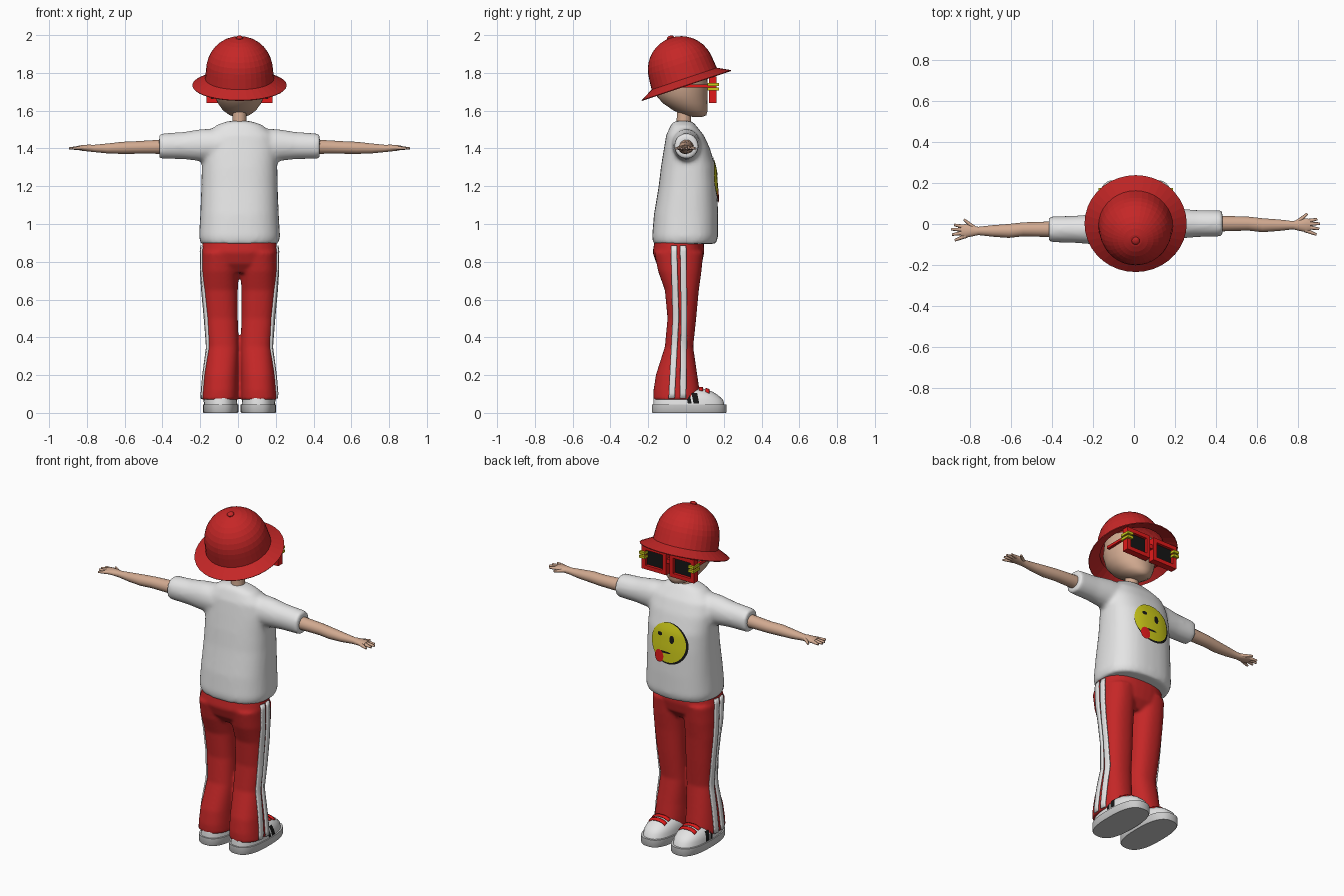
import bpy, bmesh, math
from mathutils import Vector, Matrix
from mathutils.bvhtree import BVHTree

cube = bpy.data.objects.get("Cube")
if cube:
    bpy.data.objects.remove(cube, do_unlink=True)

C = 0.008                      # body centre line
SIDES = (("left", 1), ("right", -1))


def material(name, *rgb):
    m = bpy.data.materials.new(name)
    m.use_nodes = True
    m.diffuse_color = (*rgb, 1)
    m.node_tree.nodes["Principled BSDF"].inputs["Base Color"].default_value = (*rgb, 1)
    return m


RED = material("cloth red", 0.56, 0.02, 0.02)
BRIGHT = material("bright red", 0.75, 0.01, 0.01)
WHITE = material("white", 0.78, 0.78, 0.78)
SOLE = material("sole grey", 0.6, 0.6, 0.6)
SKIN = material("skin", 0.64, 0.40, 0.28)
YELLOW = material("yellow", 0.62, 0.6, 0.01)
BLACK = material("black", 0.008, 0.008, 0.008)


def finish(name, bm, mat, angle=40, normals=True):
    if normals:
        bmesh.ops.recalc_face_normals(bm, faces=bm.faces)
    me = bpy.data.meshes.new(name)
    bm.to_mesh(me)
    bm.free()
    me.materials.append(mat)
    if angle:
        me.polygons.foreach_set("use_smooth", [True] * len(me.polygons))
        me.set_sharp_from_angle(angle=math.radians(angle))
    ob = bpy.data.objects.new(name, me)
    bpy.context.collection.objects.link(ob)
    return ob


def loft(bm, rings, axis="Z", e=2.0, n=32):
    """Skin rounded rings (t, a, b, radius a, radius b) set along an axis."""
    rows = []
    for t, a, b, ra, rb in rings:
        row = []
        for i in range(n):
            w = 2 * math.pi * i / n
            c, s = math.cos(w), math.sin(w)
            p = a + ra * math.copysign(abs(c) ** (2 / e), c)
            q = b + rb * math.copysign(abs(s) ** (2 / e), s)
            row.append(bm.verts.new((p, q, t) if axis == "Z" else (t, p, q)))
        rows.append(row)
    for r0, r1 in zip(rows, rows[1:]):
        for i in range(n):
            j = (i + 1) % n
            bm.faces.new((r0[i], r0[j], r1[j], r1[i]))
    bm.faces.new(rows[0])
    bm.faces.new(rows[-1])


def fuse(ob, voxel, rounds):
    """Melt overlapping lofts into one soft cloth surface."""
    m = ob.modifiers.new("fuse", "REMESH")
    m.mode, m.voxel_size, m.use_smooth_shade = "VOXEL", voxel, True
    m = ob.modifiers.new("soften", "SMOOTH")
    m.factor, m.iterations = 0.5, rounds


def surface(ob):
    bpy.context.view_layer.update()
    return BVHTree.FromObject(ob, bpy.context.evaluated_depsgraph_get())


def patch(name, tree, rows, direction, offset, mat, thick=0):
    """Lay a grid of points onto a surface along a direction."""
    d = Vector(direction)
    bm = bmesh.new()
    grid = []
    for row in rows:
        line = []
        for p in row:
            hit = tree.ray_cast(Vector(p) - d, d)[0] or tree.find_nearest(Vector(p))[0]
            line.append(bm.verts.new(hit - d * offset))
        grid.append(line)
    for r0, r1 in zip(grid, grid[1:]):
        for i in range(len(r0) - 1):
            bm.faces.new((r0[i], r0[i + 1], r1[i + 1], r1[i]))
    bmesh.ops.remove_doubles(bm, verts=bm.verts, dist=0.0002)
    bm.normal_update()
    bmesh.ops.reverse_faces(bm, faces=[f for f in bm.faces if f.normal.dot(d) > 0])
    ob = finish(name, bm, mat, normals=False)
    if thick:
        m = ob.modifiers.new("thickness", "SOLIDIFY")
        m.thickness = thick
    return ob


def box(bm, x0, x1, y0, y1, z0, z1):
    size = Matrix.Diagonal((abs(x1 - x0), y1 - y0, z1 - z0, 1))
    mid = Matrix.Translation(((x0 + x1) / 2, (y0 + y1) / 2, (z0 + z1) / 2))
    bmesh.ops.create_cube(bm, size=1, matrix=mid @ size)


# Shirt: torso and sleeves melted together
bm = bmesh.new()
loft(bm, [(z, C, y, rx, ry) for z, y, rx, ry in (
    (.895, -.008, .205, .165), (.93, -.005, .215, .175), (1.05, 0, .208, .17),
    (1.2, .01, .202, .155), (1.3, .012, .2, .145), (1.4, .005, .2, .122),
    (1.47, -.005, .185, .1), (1.525, -.015, .12, .065), (1.545, -.015, .06, .048))], e=2.5)
for side, s in SIDES:
    y = -.012 + .014 * s
    loft(bm, [(C + s * x, y, z, r, q) for x, z, r, q in (
        (.1, 1.42, .08, .085), (.2, 1.418, .075, .085),
        (.3, 1.415, .066, .072), (.425, 1.412, .064, .067))], "X")
shirt = finish("shirt", bm, WHITE)
fuse(shirt, .013, 6)

# Trousers: two flared legs and the hips
bm = bmesh.new()
for side, s in SIDES:
    loft(bm, [(z, C + s * x, y, rx, ry) for z, x, y, rx, ry in (
        (.07, .103, -.05, .096, .122), (.12, .101, -.05, .094, .122),
        (.2, .098, -.05, .09, .11), (.35, .087, -.037, .081, .075),
        (.5, .095, -.022, .085, .076), (.65, .102, -.022, .092, .09),
        (.75, .103, -.033, .097, .115), (.85, .1, -.038, .1, .13))], e=2.3)
loft(bm, [(.74, C, -.035, .14, .08), (.79, C, -.036, .195, .12),
          (.85, C, -.04, .203, .137), (.93, C, -.035, .19, .128)], e=2.4)
trousers = finish("trousers", bm, RED)
fuse(trousers, .009, 5)

# Paired stripes down the outside of each leg
tree = surface(trousers)
for side, s in SIDES:
    for label, top, mid, low in (("back", -.065, -.055, -.075), ("front", -.015, -.01, -.015)):
        rows = []
        for i in range(28):
            z = .075 + .03 * i
            u = (z - .5) / .4
            y = mid + (top - mid) * u if u > 0 else mid + (mid - low) * u
            rows.append([(s * .1, y + k * .008, z) for k in (-2, -1, 0, 1, 2)])
        patch(f"{side}_{label}_stripe", tree, rows, (-s, 0, 0), .01, WHITE, .012)


# Smiling badge laid on the chest
tree = surface(shirt)


def disc(name, x, z, rx, rz, offset, mat, rings=6, n=36):
    rows = [[(C + x + rx * k / rings * math.cos(2 * math.pi * i / n), .1,
              z + rz * k / rings * math.sin(2 * math.pi * i / n))
             for i in range(n + 1)] for k in range(rings + 1)]
    patch(name, tree, rows, (0, -1, 0), offset, mat)


disc("badge_outline", -.006, 1.232, .12, .12, .003, BLACK)
disc("badge_face", 0, 1.236, .114, .114, .005, YELLOW)
disc("badge_wink", .052, 1.28, .016, .011, .007, BLACK, 2)
disc("badge_eye", -.028, 1.262, .015, .024, .007, BLACK, 2)
disc("badge_mouth", .02, 1.18, .045, .006, .007, BLACK, 2)
disc("badge_tongue", .052, 1.15, .03, .037, .008, BRIGHT, 3)

# Shoes with straps and dark side flashes
for side, s in SIDES:
    cx = C + s * .1
    bm = bmesh.new()
    loft(bm, [(0, cx, .017, .09, .195), (.006, cx, .017, .094, .198),
              (.045, cx, .017, .094, .198)], e=2.6, n=40)
    finish(side + "_sole", bm, SOLE)
    bm = bmesh.new()
    loft(bm, [(z, cx, y, rx, ry) for z, y, rx, ry in (
        (.03, .016, .089, .19), (.07, .012, .087, .184), (.095, 0, .08, .168),
        (.115, -.01, .066, .145), (.13, -.025, .04, .11))], e=2.4, n=40)
    shoe = finish(side + "_shoe", bm, WHITE, 60)
    tree = surface(shoe)
    for k, y in enumerate((.08, .115)):
        rows = [[(cx + .011 * i, y + w, .1) for w in (-.01, 0, .01)] for i in range(-5, 6)]
        patch(f"{side}_strap_{k + 1}", tree, rows, (0, 0, -1), .008, BRIGHT, .009)
    for k, (y0, y1) in enumerate(((.01, .03), (.04, .07))):
        rows = [[(cx, y + (z - .05) * -.2, z) for y in (y0, (y0 + y1) / 2, y1)]
                for z in (.05, .065, .08, .095, .105)]
        patch(f"{side}_flash_{k + 1}", tree, rows, (-s, 0, 0), .004, BLACK)

# Arms, palms and fingers
for side, s in SIDES:
    y = -.012 + .014 * s
    bm = bmesh.new()
    loft(bm, [(C + s * x, y - .008 * (x > .6), z, ry, rz) for x, z, ry, rz in (
        (.36, 1.41, .04, .04), (.45, 1.408, .037, .036), (.55, 1.405, .034, .033),
        (.62, 1.403, .034, .032), (.7, 1.4, .028, .026), (.77, 1.4, .02, .019),
        (.8, 1.402, .027, .018), (.835, 1.403, .034, .015), (.855, 1.403, .028, .011))],
        "X", n=20)
    for x0, y0, x1, y1 in ((.79, .015, .84, .056), (.84, .02, .888, .03), (.845, .006, .902, .008),
                           (.845, -.01, .898, -.018), (.83, -.024, .885, -.046)):
        p = Vector((C + s * x0, y - .008 + y0, 1.403))
        q = Vector((C + s * x1, y - .008 + y1, 1.4))
        turn = (q - p).to_track_quat("Z", "Y").to_matrix().to_4x4()
        bmesh.ops.create_cone(bm, cap_ends=True, segments=8, radius1=.011, radius2=.006,
                              depth=(q - p).length, matrix=Matrix.Translation((p + q) / 2) @ turn)
    finish(side + "_arm", bm, SKIN, 60)

# Neck and head
bm = bmesh.new()
loft(bm, [(1.5, C, -.012, .04, .04), (1.62, C, -.01, .034, .036)], n=20)
finish("neck", bm, SKIN)
bm = bmesh.new()
loft(bm, [(z, C, y, rx, ry) for z, y, rx, ry in (
    (1.567, .06, .02, .025), (1.575, .052, .05, .055), (1.6, .025, .086, .09),
    (1.64, -.005, .115, .118), (1.68, -.022, .133, .136),
    (1.74, -.03, .143, .145), (1.82, -.03, .135, .138))], n=36)
finish("head", bm, SKIN, 70)

# Hat: turned crown and flared brim, tipped back
tilt = Matrix.Translation((C, .002, 1.735)) @ Matrix.Rotation(math.radians(18.6), 4, "X")
profile = [(.25, 0), (.182, .036), (.177, .09)]
profile += [(.176 * math.cos(a), .088 + .176 * math.sin(a))
            for a in (math.radians(d) for d in range(10, 91, 10))]
bm = bmesh.new()
vs = [bm.verts.new((r, 0, h)) for r, h in profile]
es = [bm.edges.new(pair) for pair in zip(vs, vs[1:])]
bmesh.ops.spin(bm, geom=vs + es, cent=(0, 0, 0), axis=(0, 0, 1), angle=2 * math.pi, steps=36)
bmesh.ops.remove_doubles(bm, verts=bm.verts, dist=.0005)
bm.transform(tilt)
hat = finish("hat", bm, RED, 0)
m = hat.modifiers.new("thickness", "SOLIDIFY")
m.thickness = .005
bm = bmesh.new()
bmesh.ops.create_uvsphere(bm, u_segments=12, v_segments=8, radius=.02,
                          matrix=tilt @ Matrix.Translation((0, 0, .264)) @ Matrix.Diagonal((1, 1, .6, 1)))
finish("hat_button", bm, RED, 0)

# Glasses: square frames, dark lenses, yellow hinges
bm = bmesh.new()
box(bm, C - .02, C + .02, .13, .155, 1.71, 1.735)
for side, s in SIDES:
    for x0, x1, z0, z1 in ((.012, .036, 1.64, 1.78), (.15, .174, 1.64, 1.78),
                           (.036, .15, 1.64, 1.664), (.036, .15, 1.756, 1.78)):
        box(bm, C + s * x0, C + s * x1, .122, .162, z0, z1)
    box(bm, C + s * .152, C + s * .168, -.02, .13, 1.722, 1.738)
    lens = bmesh.new()
    box(lens, C + s * .034, C + s * .152, .138, .146, 1.662, 1.758)
    finish(side + "_lens", lens, BLACK, 0)
    hinge = bmesh.new()
    for z in (1.707, 1.731):
        box(hinge, C + s * .145, C + s * .182, .115, .176, z, z + .015)
    finish(side + "_hinges", hinge, YELLOW, 0)
finish("glasses_frame", bm, BRIGHT, 0)
